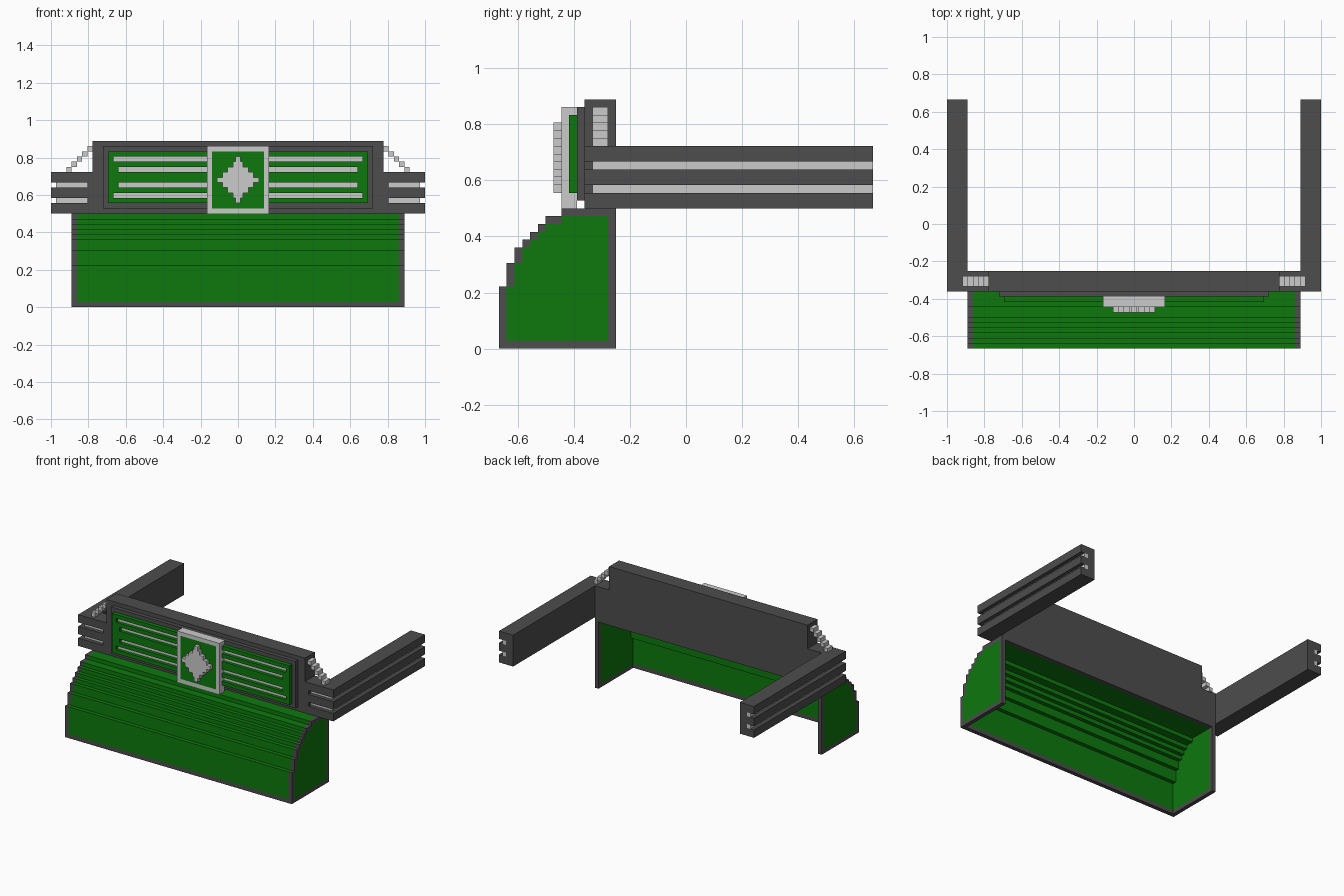
import bpy, bmesh

if "Cube" in bpy.data.objects:
    bpy.data.objects.remove(bpy.data.objects["Cube"])

U = 1 / 36  # grid unit: every size below is in whole steps of it


def material(name, color):
    m = bpy.data.materials.new(name)
    m.diffuse_color = (*color, 1)
    m.use_nodes = True
    m.node_tree.nodes["Principled BSDF"].inputs["Base Color"].default_value = m.diffuse_color
    return m


DARK = material("dark grey", (0.075, 0.075, 0.075))
LIGHT = material("light grey", (0.60, 0.60, 0.60))
GREEN = material("green", (0.004, 0.19, 0.004))


def finish(name, bm, mat, mirror):
    bmesh.ops.recalc_face_normals(bm, faces=bm.faces)
    me = bpy.data.meshes.new(name)
    bm.to_mesh(me)
    bm.free()
    me.materials.append(mat)
    ob = bpy.data.objects.new(name, me)
    bpy.context.collection.objects.link(ob)
    if mirror:
        mod = ob.modifiers.new("mirror", "MIRROR")
        mod.use_mirror_merge = False
    return ob


def prisms(name, mat, parts, mirror=False):
    """parts: (axis, outline, low, high); outline is (y, z) for axis x, (x, y) for axis z."""
    bm = bmesh.new()
    for axis, pts, lo, hi in parts:
        if axis == "x":
            ring = [bm.verts.new((lo * U, a * U, b * U)) for a, b in pts]
            step = (hi - lo) * U, 0, 0
        else:
            ring = [bm.verts.new((a * U, b * U, lo * U)) for a, b in pts]
            step = 0, 0, (hi - lo) * U
        face = bm.faces.new(ring)
        new = bmesh.ops.extrude_face_region(bm, geom=[face], use_keep_orig=True)["geom"]
        bmesh.ops.translate(bm, vec=step, verts=[v for v in new if isinstance(v, bmesh.types.BMVert)])
    return finish(name, bm, mat, mirror)


def boxes(name, mat, items, mirror=False):
    """items: (x0, x1, y0, y1, z0, z1)"""
    parts = [("z", [(x0, y0), (x1, y0), (x1, y1), (x0, y1)], z0, z1)
             for x0, x1, y0, y1, z0, z1 in items]
    return prisms(name, mat, parts, mirror)


# Stepped canopy: (y start, y end, bottom, top) of each step
steps = [(-24, -23, 1, 8), (-23, -22, 8, 11), (-22, -21, 11, 13), (-21, -20, 13, 14),
         (-20, -19, 14, 15), (-19, -18, 15, 16), (-18, -16, 16, 17), (-16, -10, 17, 18)]
boxes("canopy_shell", GREEN, [(-31, 31, *s) for s in steps])
boxes("canopy_front_trim", DARK, [(-31, 31, -24, -23, 0, 1)])
boxes("canopy_back_trim", DARK, [(-31, 31, -10, -9, 17, 18)])

# Canopy end panels: green infill with a dark stepped rim
boxes("end_rim", DARK, [(31, 32, *s) for s in steps]
      + [(31, 32, -24, -10, 0, 1), (31, 32, -10, -9, 0, 18)], True)
infill = [(-10, 1), (-23, 1)]
for y0, y1, z0, z1 in steps[1:]:
    infill += [(y0, z0), (y1, z0)]
prisms("end_infill", GREEN, [("x", infill, 31, 32)], True)

# Side arms wrapping round the corners, with two grooves
arm = [(28, -13), (36, -13), (36, 24), (32, 24), (32, -9), (28, -9)]
core = [(28, -13), (29, -13), (29, -11), (34, -11), (34, 24), (32, 24), (32, -9), (28, -9)]
strip = [(29, -12), (35, -12), (35, 24), (34, 24), (34, -11), (29, -11)]
prisms("side_arm", DARK, [("z", arm, z, z + 2) for z in (18, 21, 24)]
       + [("z", core, z, z + 1) for z in (20, 23)], True)
prisms("arm_strip", LIGHT, [("z", strip, z, z + 1) for z in (20, 23)], True)

# Stepped corner brackets
boxes("corner_bracket", LIGHT,
      [(28 + i, 29 + i, -12, -10, 30 - i, 31 - i) for i in range(5)], True)

# Header board and its raised plate
boxes("header_board", DARK, [(-28, 28, -13, -9, 18, 32)])
boxes("header_plate", DARK, [(-26, 26, -14, -13, 19, 31)])

# Green panel with four recessed light stripes: (z, half length)
stripes = [(21, 24), (23, 23), (26, 23), (28, 24)]
panel = [(-25, 25, -15, -14, a, b) for a, b in ((20, 21), (22, 23), (24, 26), (27, 28), (29, 30))]
for z, half in stripes:
    panel += [(-25, -half, -15, -14, z, z + 1), (half, 25, -15, -14, z, z + 1)]
boxes("header_panel", GREEN, panel)
boxes("header_stripes", LIGHT, [(-h, h, -14.2, -14, z, z + 1) for z, h in stripes])

# Centre plaque: light frame, green field, plain stepped diamond
boxes("plaque_frame", LIGHT, [(-6, -5, -16, -14, 18, 31), (5, 6, -16, -14, 18, 31),
                              (-5, 5, -16, -14, 18, 19), (-5, 5, -16, -14, 30, 31)])
boxes("plaque_field", GREEN, [(-5, 5, -16, -14, 19, 30)])
widths = [0.5, 1, 2, 3, 4, 3, 2, 1, 0.5]
boxes("plaque_diamond", LIGHT, [(-w, w, -17, -16, 20 + i, 21 + i) for i, w in enumerate(widths)])
